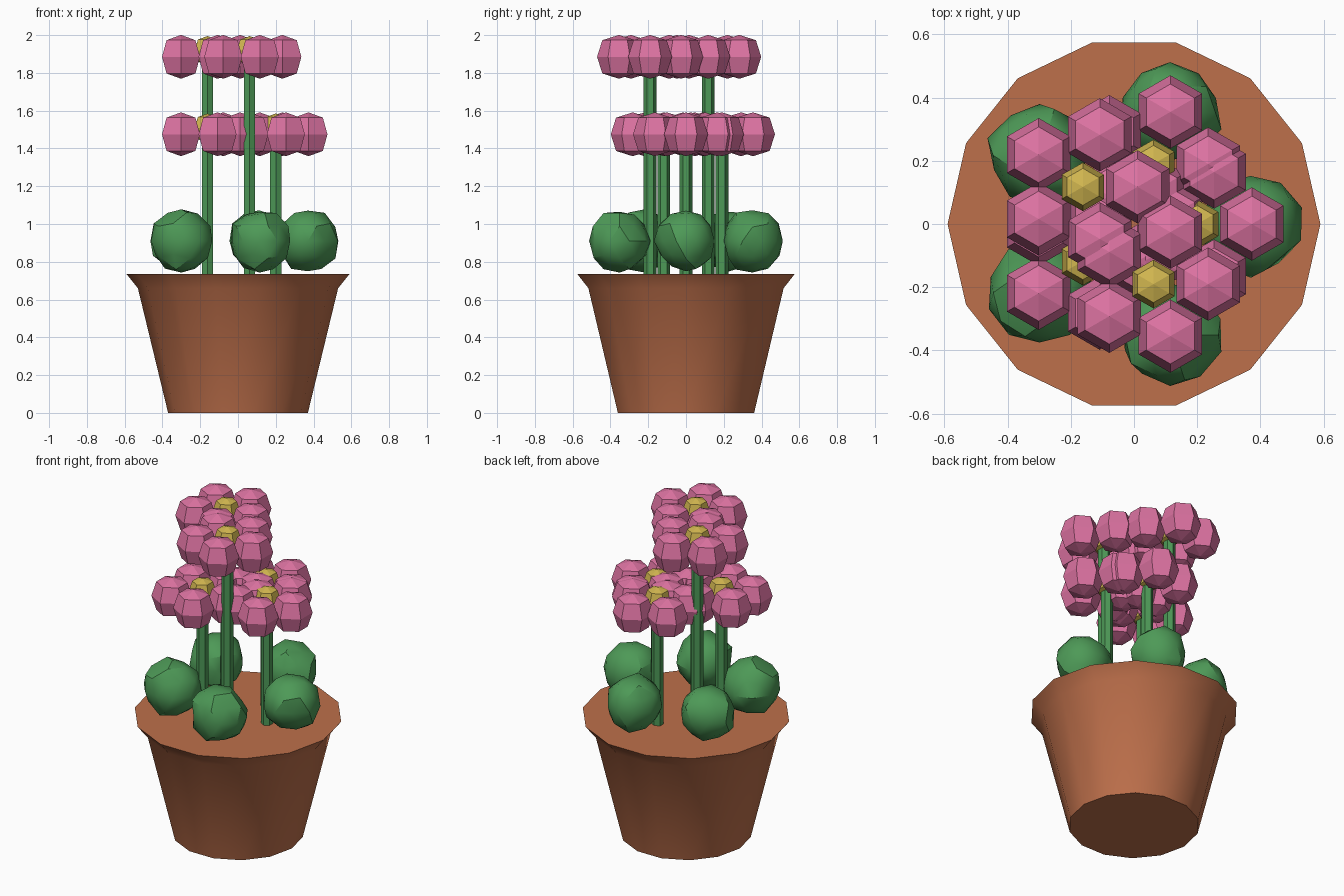
import bpy, bmesh, random
from math import sin, cos, pi, radians

if "Cube" in bpy.data.objects:
    bpy.data.objects.remove(bpy.data.objects["Cube"], do_unlink=True)


def material(name, rgb):
    m = bpy.data.materials.new(name)
    m.use_nodes = True
    colour = (*rgb, 1)
    m.diffuse_color = colour
    bsdf = next(n for n in m.node_tree.nodes if n.type == "BSDF_PRINCIPLED")
    bsdf.inputs["Base Color"].default_value = colour
    return m


terracotta = material("terracotta", (0.51, 0.16, 0.07))
green = material("leaf green", (0.075, 0.32, 0.095))
pink = material("petal pink", (0.72, 0.17, 0.36))
yellow = material("centre yellow", (0.64, 0.47, 0.08))


def finish(name, bm, mat, location, smooth=False):
    bmesh.ops.recalc_face_normals(bm, faces=bm.faces)
    mesh = bpy.data.meshes.new(name)
    bm.to_mesh(mesh)
    bm.free()
    mesh.materials.append(mat)
    obj = bpy.data.objects.new(name, mesh)
    obj.location = location
    bpy.context.collection.objects.link(obj)
    if smooth:
        bpy.ops.object.select_all(action="DESELECT")
        obj.select_set(True)
        bpy.context.view_layer.objects.active = obj
        bpy.ops.object.shade_smooth_by_angle(angle=radians(30))
    return obj


def lathe(name, profile, sides, mat, location=(0, 0, 0), turn=0.0, smooth=False):
    """Revolve (radius, height) points around z with a set number of sides."""
    bm = bmesh.new()
    rings = []
    for r, z in profile:
        angles = [turn + 2 * pi * i / sides for i in range(sides)]
        rings.append([bm.verts.new((r * cos(a), r * sin(a), z)) for a in angles])
    for low, high in zip(rings, rings[1:]):
        for i in range(sides):
            j = (i + 1) % sides
            bm.faces.new((low[i], low[j], high[j], high[i]))
    bmesh.ops.remove_doubles(bm, verts=bm.verts, dist=1e-5)
    return finish(name, bm, mat, location, smooth)


def ball(name, r, mat, location):
    """Six-sided faceted ball with a point towards the front."""
    k = 0.76 * r
    profile = [(0, -r), (k, -k), (r, 0), (k, k), (0, r)]
    return lathe(name, profile, 6, mat, location, turn=pi / 6)


def pentagon(radius):
    return [(radius * cos(2 * pi * i / 5), radius * sin(2 * pi * i / 5)) for i in range(5)]


# Pot with flared rim and flat soil-level top
POT_TOP = 0.735
lathe("pot", [(0, 0), (0.37, 0), (0.53, 0.66), (0.59, POT_TOP), (0, POT_TOP)],
      14, terracotta, smooth=True)

# Flowers: stems in a pentagon, alternating between two heights
heights = [1.475, 1.475, 1.885, 1.475, 1.885]
for n, ((x, y), z) in enumerate(zip(pentagon(0.2), heights), 1):
    lathe(f"stem_{n}", [(0, POT_TOP), (0.034, POT_TOP), (0.034, z), (0, z)],
          6, green, (x, y, 0), turn=pi / 6)
    ball(f"flower_centre_{n}", 0.077, yellow, (x, y, z + 0.033))
    for p, (dx, dy) in enumerate(pentagon(0.173), 1):
        ball(f"petal_{n}_{p}", 0.116, pink, (x + dx, y + dy, z))

# Lumpy leaf clumps around the stems
random.seed(4)
for n, (x, y) in enumerate(pentagon(0.37), 1):
    bm = bmesh.new()
    bmesh.ops.create_icosphere(bm, subdivisions=2, radius=0.163)
    for v in bm.verts:
        v.co *= random.uniform(0.92, 1.06)
        v.co.z = max(v.co.z * 1.03, -0.167)
    finish(f"leaf_clump_{n}", bm, green, (x, y, 0.91), smooth=True)
